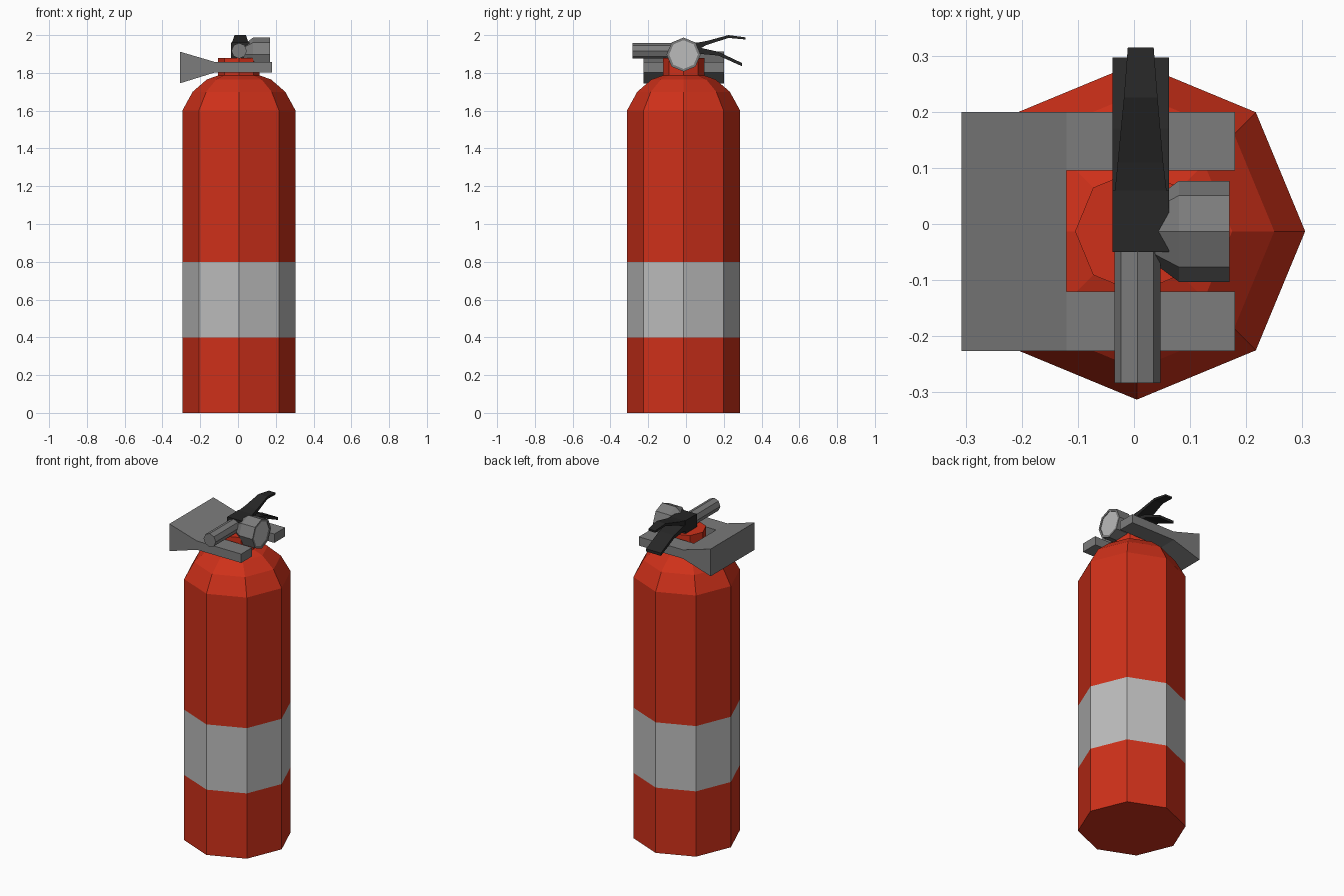
import bpy, bmesh
from math import cos, sin, pi
from mathutils import Matrix, Vector

if "Cube" in bpy.data.objects:
    bpy.data.objects.remove(bpy.data.objects["Cube"])

CX, CY = 0.005, -0.013   # tank axis


def material(name, rgb):
    m = bpy.data.materials.new(name)
    m.diffuse_color = (*rgb, 1)
    m.use_nodes = True
    m.node_tree.nodes["Principled BSDF"].inputs["Base Color"].default_value = m.diffuse_color
    return m


RED = material("red_paint", (0.62, 0.03, 0.01))
BLACK = material("black_plastic", (0.02, 0.02, 0.02))
GREY = material("grey_metal", (0.2, 0.2, 0.2))
LIGHT = material("light_grey", (0.5, 0.5, 0.5))


def finish(name, bm, *mats):
    bmesh.ops.recalc_face_normals(bm, faces=bm.faces)
    me = bpy.data.meshes.new(name)
    bm.to_mesh(me)
    bm.free()
    for m in mats:
        me.materials.append(m)
    ob = bpy.data.objects.new(name, me)
    bpy.context.collection.objects.link(ob)
    return ob


def skin(bm, rings):
    """Bridge equal-sized rings of points and cap both ends; returns faces per band."""
    vs = [[bm.verts.new(p) for p in r] for r in rings]
    n = len(vs[0])
    bands = [[bm.faces.new((a[i], a[(i + 1) % n], b[(i + 1) % n], b[i])) for i in range(n)]
             for a, b in zip(vs, vs[1:])]
    bands.append([bm.faces.new(vs[0][::-1])])
    bands.append([bm.faces.new(vs[-1])])
    return bands


def lathe(name, profile, origin, axis, mats, second=()):
    """Eight-sided turned part; band indices in `second` use the second material."""
    rot = Vector(axis).to_track_quat('Z', 'Y').to_matrix()
    bm = bmesh.new()
    rings = [[Vector(origin) + rot @ Vector((r * cos(i * pi / 4), r * sin(i * pi / 4), h))
              for i in range(8)] for r, h in profile]
    bands = skin(bm, rings)
    for k in second:
        for f in bands[k]:
            f.material_index = 1
    return finish(name, bm, *mats)


def strip(name, sections, mat):
    """Bar running along y; sections are (y, z_low, z_high, x_min, x_max)."""
    bm = bmesh.new()
    skin(bm, [[(x0, y, z0), (x1, y, z0), (x1, y, z1), (x0, y, z1)]
              for y, z0, z1, x0, x1 in sections])
    return finish(name, bm, mat)


# tank with label band and domed shoulder
lathe("tank", [(0.3, 0), (0.3, 0.4), (0.3, 0.8), (0.3, 1.6), (0.245, 1.7),
               (0.17, 1.765), (0.1, 1.79)], (CX, CY, 0), (0, 0, 1), (RED, LIGHT), (1,))

# valve neck
lathe("neck", [(0.11, 1.78), (0.11, 1.88)], (CX, CY, 0), (0, 0, 1), (RED,))

# horn clip: flared back plus two arms around the neck
strip_y = (-0.226, -0.12, 0.095, 0.2)
bm = bmesh.new()
cols = [(-0.307, 1.745, 1.912), (-0.12, 1.803, 1.857), (0.18, 1.803, 1.857)]
v = [[[bm.verts.new((x, y, z)) for z in (lo, hi)] for y in strip_y] for x, lo, hi in cols]
cells = {(0, 0), (0, 1), (0, 2), (1, 0), (1, 2)}
for i, j in cells:
    for k in (0, 1):
        bm.faces.new((v[i][j][k], v[i + 1][j][k], v[i + 1][j + 1][k], v[i][j + 1][k]))
    sides = (((i - 1, j), v[i][j], v[i][j + 1]), ((i + 1, j), v[i + 1][j], v[i + 1][j + 1]),
             ((i, j - 1), v[i][j], v[i + 1][j]), ((i, j + 1), v[i][j + 1], v[i + 1][j + 1]))
    for neighbour, a, b in sides:
        if neighbour not in cells:
            bm.faces.new((a[0], b[0], b[1], a[1]))
finish("horn_clip", bm, GREY)

# outlet nozzle pointing forward
lathe("nozzle", [(0.041, 0), (0.041, 0.25)], (0.006, -0.283, 1.917), (0, 1, 0), (GREY,))

# pressure gauge facing right, with pale dial
lathe("gauge", [(0.053, 0.03), (0.09, 0.08), (0.09, 0.17), (0.076, 0.17), (0.076, 0.166)],
      (0, CY, 1.897), (1, 0, 0), (GREY, LIGHT), (-1,))

# valve block and the two squeeze levers
L, R = -0.038, 0.062
strip("valve_block", [(-0.05, 1.875, 1.96, L, R), (0.06, 1.875, 1.96, L, R)], BLACK)
strip("upper_lever", [(0.02, 1.92, 1.96, L, R), (0.06, 1.922, 1.96, -0.034, 0.058),
                      (0.11, 1.948, 1.969, -0.029, 0.052), (0.225, 1.985, 2.0, -0.018, 0.042),
                      (0.315, 1.977, 1.988, -0.011, 0.035)], BLACK)
strip("lower_lever", [(0.02, 1.885, 1.935, L, R), (0.08, 1.9, 1.932, L, R),
                      (0.17, 1.892, 1.912, L, R), (0.297, 1.835, 1.852, L, R)], BLACK)
